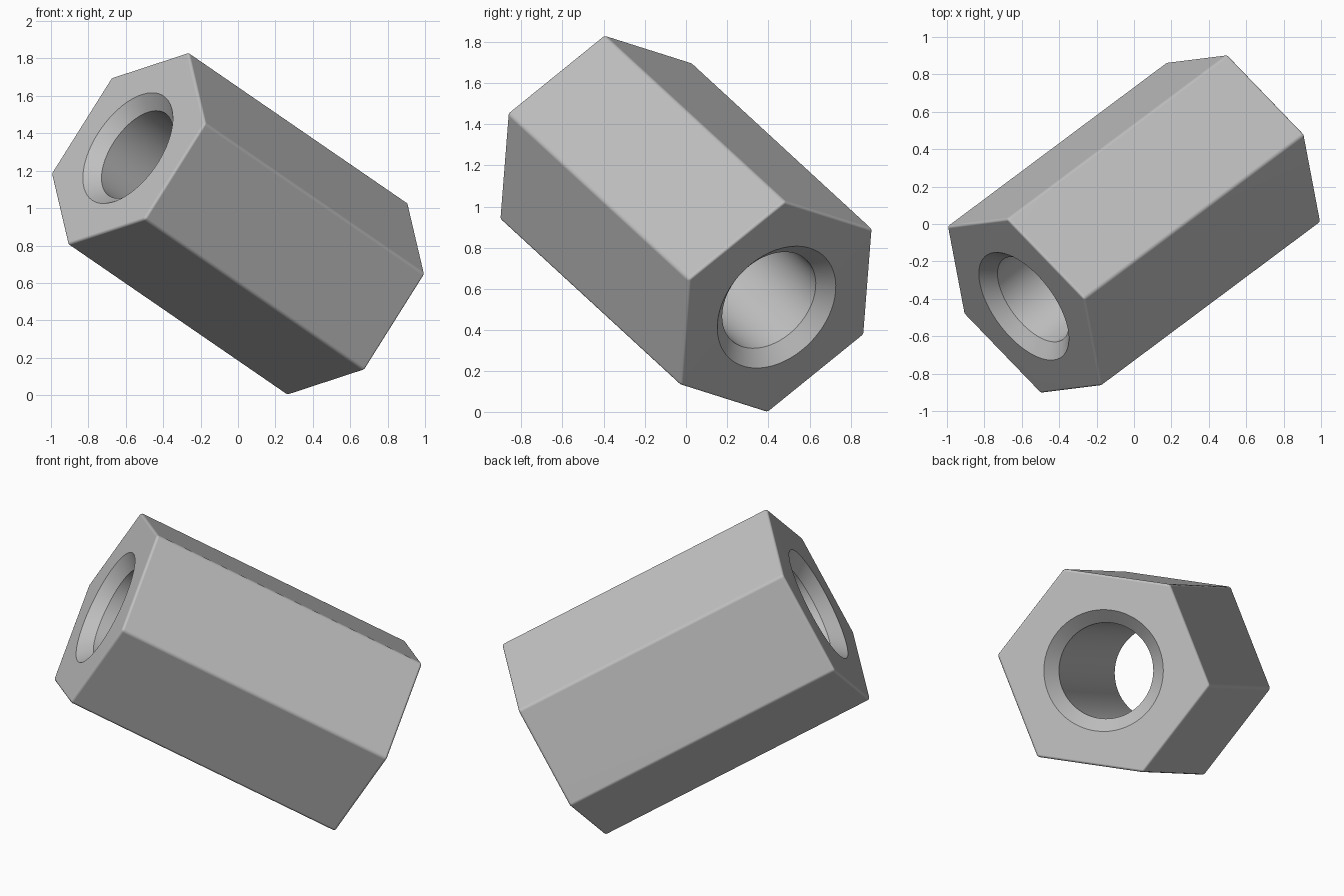
import bpy, bmesh, math
from mathutils import Vector, Matrix

if "Cube" in bpy.data.objects:
    bpy.data.objects.remove(bpy.data.objects["Cube"], do_unlink=True)

RADIUS, HALF = 0.608, 0.839        # hex corner radius and half length
BORE, MOUTH, DEPTH = 0.267, 0.338, 0.07
SEGMENTS = 64

# Tilted frame: local z runs along the bore, local x points at a hex corner
axis = Vector((-0.588, -0.439, 0.404)).normalized()
corner = Vector((0.32, 0.04, 0.51))
corner = (corner - axis * corner.dot(axis)).normalized()
frame = Matrix((corner, axis.cross(corner), axis)).transposed().to_4x4()
frame.translation = (0, 0, 0.916)

# Metal colour
grey = bpy.data.materials.new("grey metal")
grey.use_nodes = True
colour = (0.53, 0.53, 0.53, 1)
grey.diffuse_color = colour
grey.node_tree.nodes["Principled BSDF"].inputs["Base Color"].default_value = colour


def lathe(name, profile, sides):
    """Stack rings of (radius, z) into a closed solid."""
    bm = bmesh.new()
    rings = [[bm.verts.new((r * math.cos(math.tau * i / sides),
                            r * math.sin(math.tau * i / sides), z))
              for i in range(sides)] for r, z in profile]
    for low, high in zip(rings, rings[1:]):
        for i in range(sides):
            j = (i + 1) % sides
            bm.faces.new((low[i], low[j], high[j], high[i]))
    bm.faces.new(rings[0][::-1])
    bm.faces.new(rings[-1])
    mesh = bpy.data.meshes.new(name)
    bm.to_mesh(mesh)
    bm.free()
    mesh.materials.append(grey)
    obj = bpy.data.objects.new(name, mesh)
    bpy.context.collection.objects.link(obj)
    obj.matrix_world = frame
    return obj


# Hexagonal body with softened edges
body = lathe("hex_spacer", [(RADIUS, -HALF), (RADIUS, HALF)], 6)
bevel = body.modifiers.new("soft edges", 'BEVEL')
bevel.width, bevel.segments = 0.014, 4

# Through bore with a countersink at each end
over = 0.05
half_profile = [(BORE, HALF - DEPTH), (MOUTH, HALF),
                (MOUTH + over * (MOUTH - BORE) / DEPTH, HALF + over)]
cutter = lathe("bore_cutter",
               [(r, -z) for r, z in reversed(half_profile)] + half_profile, SEGMENTS)
cut = body.modifiers.new("bore", 'BOOLEAN')
cut.operation, cut.solver, cut.object = 'DIFFERENCE', 'EXACT', cutter

bpy.ops.object.select_all(action='DESELECT')
bpy.context.view_layer.objects.active = body
body.select_set(True)
for modifier in ("soft edges", "bore"):
    bpy.ops.object.modifier_apply(modifier=modifier)
bpy.data.objects.remove(cutter, do_unlink=True)

# Smooth rounded edges and bore, keep the flats flat
bpy.ops.object.shade_smooth_by_angle(angle=math.radians(30))
weighted = body.modifiers.new("flat faces", 'WEIGHTED_NORMAL')
weighted.keep_sharp = True
